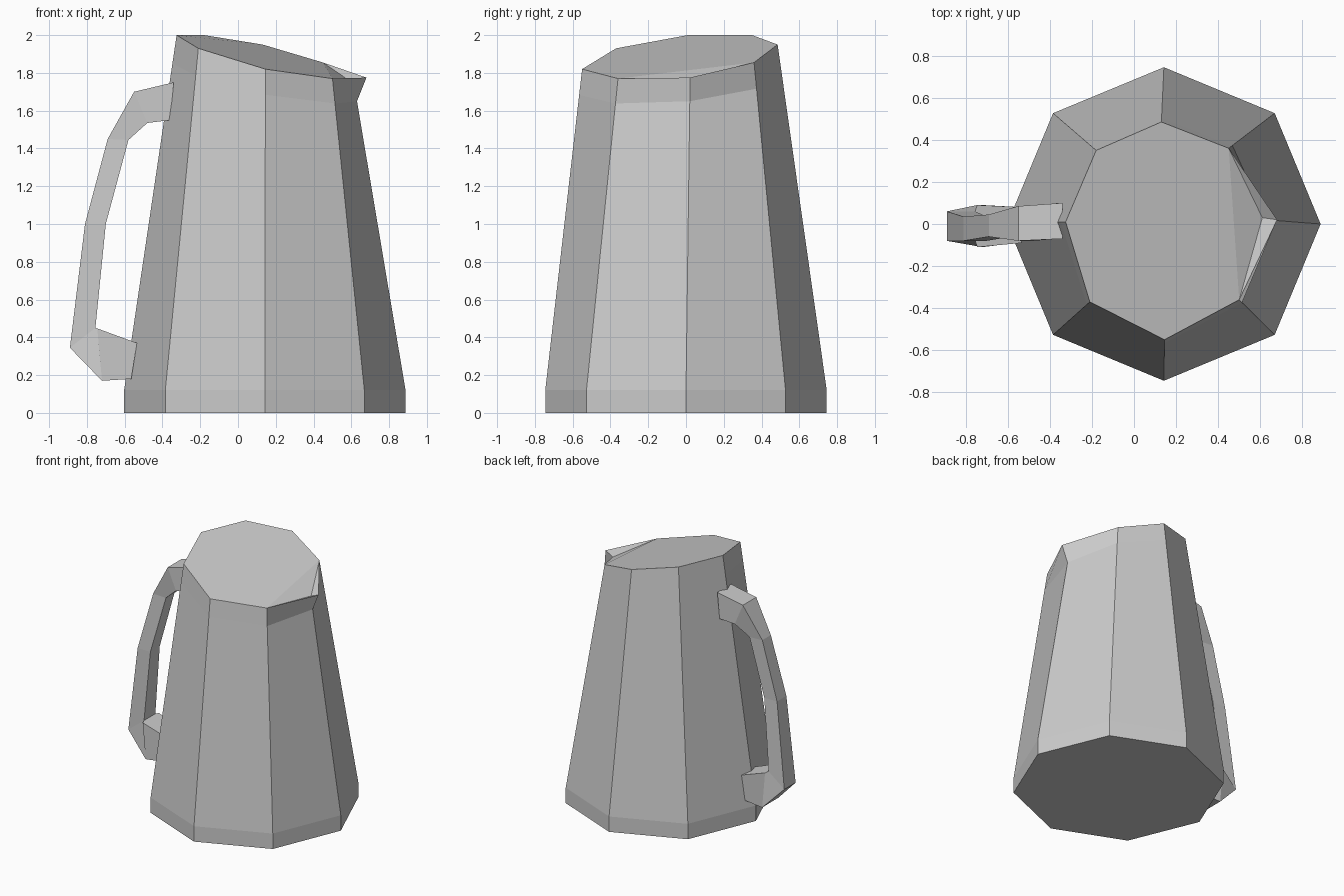
import bpy
import bmesh
from math import cos, sin, tau
from mathutils import Vector

if "Cube" in bpy.data.objects:
    bpy.data.objects.remove(bpy.data.objects["Cube"], do_unlink=True)

SIDES = 8


def make_material(name, colour):
    mat = bpy.data.materials.new(name)
    mat.use_nodes = True
    mat.diffuse_color = colour
    mat.node_tree.nodes["Principled BSDF"].inputs["Base Color"].default_value = colour
    return mat


def finish(bm, name, mat):
    """Turn a bmesh into a flat-shaded object with outward normals."""
    bmesh.ops.recalc_face_normals(bm, faces=bm.faces[:])
    mesh = bpy.data.meshes.new(name)
    bm.to_mesh(mesh)
    bm.free()
    mesh.materials.append(mat)
    obj = bpy.data.objects.new(name, mesh)
    bpy.context.collection.objects.link(obj)
    return obj


def loft(bm, rings):
    """Join successive closed rings of points with quads; return the vertex rings."""
    loops = [[bm.verts.new(point) for point in ring] for ring in rings]
    for lower, upper in zip(loops, loops[1:]):
        count = len(lower)
        for i in range(count):
            j = (i + 1) % count
            bm.faces.new((lower[i], lower[j], upper[j], upper[i]))
    return loops


grey = make_material("plain grey", (0.6, 0.6, 0.6, 1))

# Jug body: octagonal foot tapering to a slanted rim with a spout at +x
def octagon(height):
    return [Vector((0.142 + 0.745 * cos(tau * i / SIDES),
                    0.745 * sin(tau * i / SIDES), height)) for i in range(SIDES)]


foot = octagon(0)
base = octagon(0.12)
rim = [Vector(p) for p in (
    (0.68, 0.02, 1.775), (0.45, 0.36, 1.855), (0.13, 0.485, 1.95), (-0.18, 0.35, 2),
    (-0.325, 0.01, 2), (-0.21, -0.37, 1.93), (0.145, -0.55, 1.82), (0.5, -0.36, 1.77))]
shoulder = [top.lerp(low, 0.08) for top, low in zip(rim, base)]
shoulder[0] = Vector((0.63, 0.02, 1.65))

body = bmesh.new()
loops = loft(body, [foot, base, shoulder, rim])
body.faces.new(loops[0])

# Lid surface, dipping into the spout
lip = loops[-1]
throat = body.verts.new((0.61, 0.03, 1.745))
body.faces.new(lip[1:])
body.faces.new((lip[1], throat, lip[-1]))
body.faces.new((lip[1], lip[0], throat))
body.faces.new((throat, lip[0], lip[-1]))
finish(body, "jug_body", grey)

# Handle: outer x, z, inner x, z, then the y limits of each section
sections = (
    (-0.34, 1.75, -0.36, 1.55, -0.07, 0.1),
    (-0.55, 1.7, -0.48, 1.535, -0.08, 0.085),
    (-0.69, 1.45, -0.58, 1.445, -0.06, 0.045),
    (-0.81, 1, -0.7, 1, -0.08, 0.035),
    (-0.89, 0.345, -0.755, 0.45, -0.08, 0.06),
    (-0.72, 0.17, -0.745, 0.447, -0.11, 0.09),
    (-0.565, 0.18, -0.535, 0.37, -0.09, 0.08))
handle = bmesh.new()
ends = loft(handle, [
    [(ox, front, oz), (ox, back, oz), (ix, back, iz), (ix, front, iz)]
    for ox, oz, ix, iz, front, back in sections])
handle.faces.new(ends[0])
handle.faces.new(ends[-1])
finish(handle, "jug_handle", grey)
